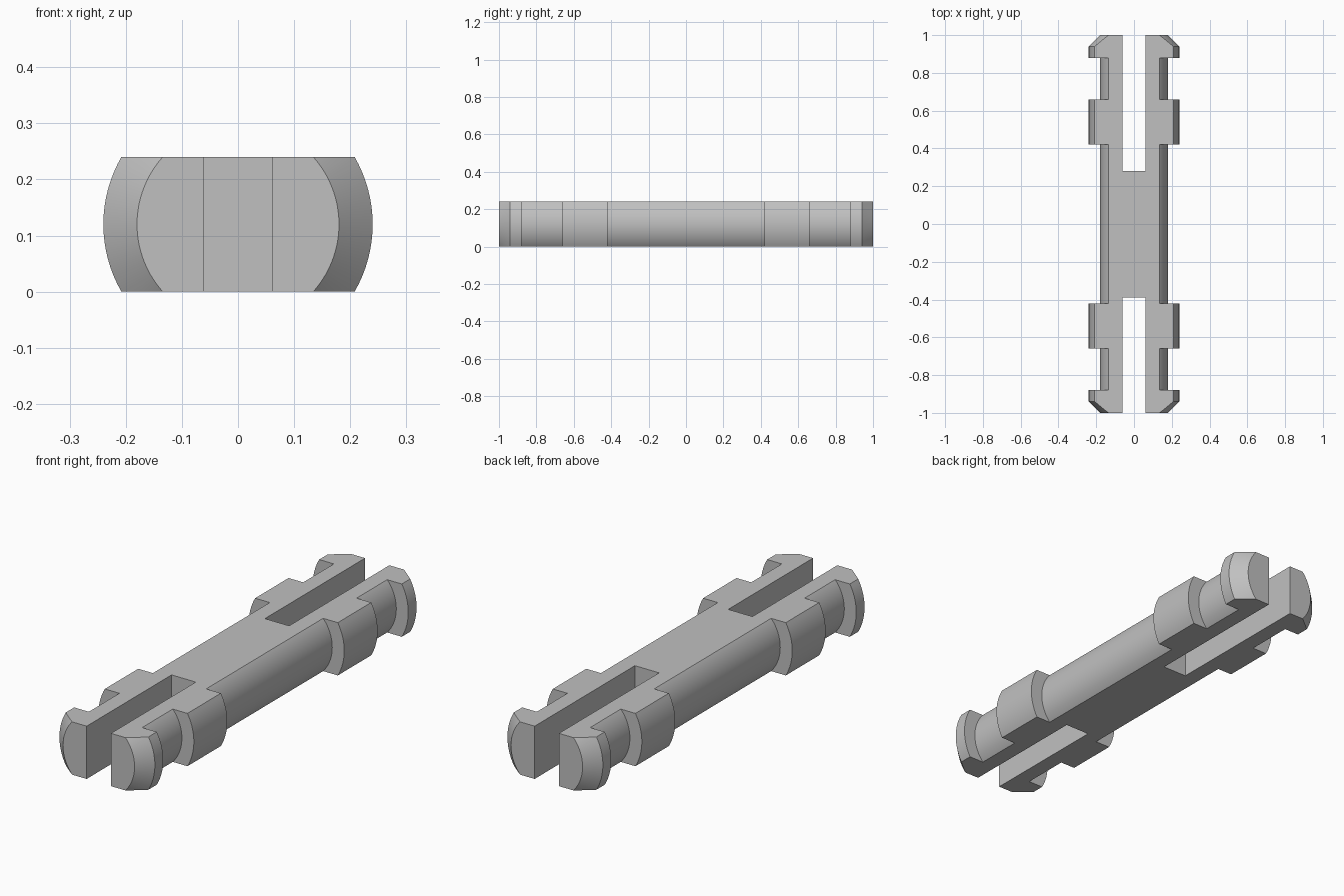
import bpy, bmesh, math
from mathutils import Matrix, Vector

cube = bpy.data.objects.get("Cube")
if cube:
    bpy.data.objects.remove(cube, do_unlink=True)

HALF_H = 0.12      # half thickness between the two flats
CORE, RIM = 0.18, 0.24
SEGMENTS = 96

grey = bpy.data.materials.new("plain grey")
grey.use_nodes = True
grey.diffuse_color = (0.53, 0.53, 0.53, 1)
grey.node_tree.nodes["Principled BSDF"].inputs["Base Color"].default_value = grey.diffuse_color


def add_object(name, bm):
    mesh = bpy.data.meshes.new(name)
    bm.to_mesh(mesh)
    bm.free()
    obj = bpy.data.objects.new(name, mesh)
    bpy.context.collection.objects.link(obj)
    mesh.materials.append(grey)
    return obj


# Half profile (distance along pin, radius), mirrored to the other end
half = [(0.42, CORE), (0.42, RIM), (0.66, RIM), (0.66, CORE),
        (0.88, CORE), (0.88, RIM), (0.94, RIM), (1.0, CORE)]
profile = [(-y, r) for y, r in reversed(half)] + half

# Turned pin: rings bridged along y, capped at both ends
bm = bmesh.new()
rings = []
for y, r in profile:
    angles = [2 * math.pi * i / SEGMENTS for i in range(SEGMENTS)]
    rings.append([bm.verts.new((r * math.cos(a), y, HALF_H + r * math.sin(a))) for a in angles])
for a, b in zip(rings, rings[1:]):
    for i in range(SEGMENTS):
        j = (i + 1) % SEGMENTS
        bm.faces.new((a[i], a[j], b[j], b[i]))
bm.faces.new(rings[0])
bm.faces.new(rings[-1])

# Flats on the top and bottom
for z, side in ((0, -1), (2 * HALF_H, 1)):
    cut = bmesh.ops.bisect_plane(bm, geom=bm.verts[:] + bm.edges[:] + bm.faces[:],
                                 plane_co=(0, 0, z), plane_no=(0, 0, side), clear_outer=True)
    edges = [e for e in cut["geom_cut"] if isinstance(e, bmesh.types.BMEdge)]
    bmesh.ops.contextual_create(bm, geom=edges)
bmesh.ops.recalc_face_normals(bm, faces=bm.faces[:])
pin = add_object("pin_body", bm)

# Slots that split each end into two prongs
for name, y0, y1 in (("back_slot_cutter", 0.28, 1.2), ("front_slot_cutter", -1.2, -0.39)):
    bm = bmesh.new()
    bmesh.ops.create_cube(bm, size=1, matrix=Matrix.LocRotScale(
        Vector((0, (y0 + y1) / 2, HALF_H)), None, Vector((0.122, y1 - y0, 1))))
    cutter = add_object(name, bm)
    cutter.hide_render = True
    cutter.hide_set(True)
    mod = pin.modifiers.new(name, 'BOOLEAN')
    mod.operation, mod.solver, mod.object = 'DIFFERENCE', 'EXACT', cutter

# Apply the cuts, drop the cutters and shade
bpy.ops.object.select_all(action='DESELECT')
bpy.context.view_layer.objects.active = pin
pin.select_set(True)
for mod in list(pin.modifiers):
    cutter = mod.object
    bpy.ops.object.modifier_apply(modifier=mod.name)
    bpy.data.objects.remove(cutter, do_unlink=True)
bpy.ops.object.shade_smooth_by_angle(angle=math.radians(25))
